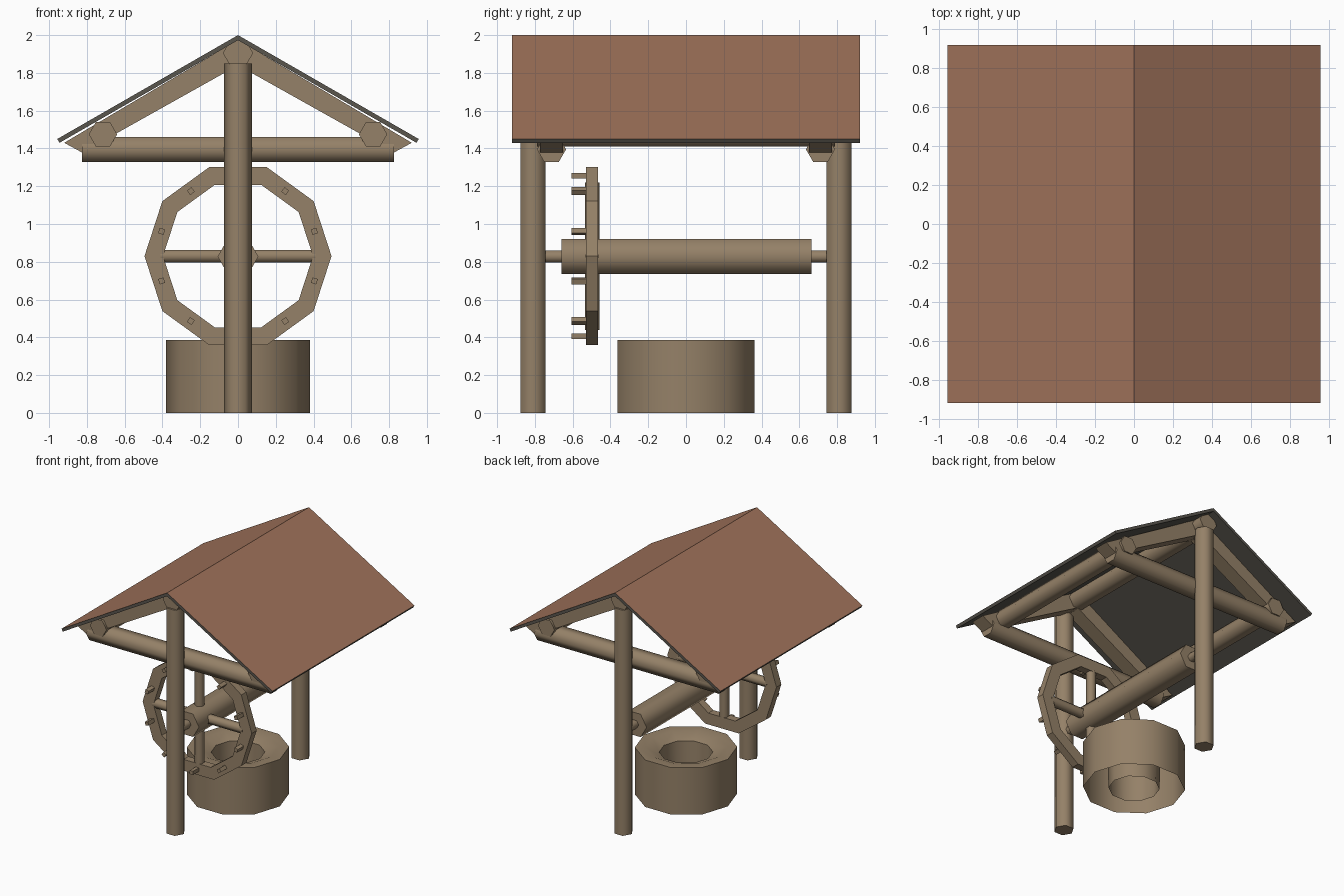
import bpy, bmesh, math
from mathutils import Vector

if "Cube" in bpy.data.objects:
    bpy.data.objects.remove(bpy.data.objects["Cube"])


def mat(name, rgb):
    m = bpy.data.materials.new(name)
    m.diffuse_color = (*rgb, 1)
    m.use_nodes = True
    m.node_tree.nodes["Principled BSDF"].inputs["Base Color"].default_value = m.diffuse_color
    return m


WOOD = mat("weathered_wood", (0.30, 0.22, 0.138))
TILE = mat("roof_red_brown", (0.35, 0.17, 0.103))
DARK = mat("dark_underside", (0.10, 0.092, 0.076))


def finish(name, bm, mats, smooth=None):
    bmesh.ops.recalc_face_normals(bm, faces=bm.faces)
    me = bpy.data.meshes.new(name)
    bm.to_mesh(me)
    bm.free()
    ob = bpy.data.objects.new(name, me)
    bpy.context.collection.objects.link(ob)
    for m in mats:
        me.materials.append(m)
    if smooth:
        bpy.ops.object.select_all(action='DESELECT')
        ob.select_set(True)
        bpy.context.view_layer.objects.active = ob
        bpy.ops.object.shade_smooth_by_angle(angle=math.radians(smooth))
    return ob


def beam(name, p0, p1, r, u, n=6, turn=0.0):
    """Prism of n sides from p0 to p1, first corner along u."""
    bm = bmesh.new()
    p0, p1, u = Vector(p0), Vector(p1), Vector(u)
    v = (p1 - p0).normalized().cross(u)
    rings = []
    for p in (p0, p1):
        rings.append([bm.verts.new(p + r * (u * math.cos(a) + v * math.sin(a)))
                      for a in (turn + 2 * math.pi * i / n for i in range(n))])
    for i in range(n):
        j = (i + 1) % n
        bm.faces.new((rings[0][i], rings[0][j], rings[1][j], rings[1][i]))
    for ring in rings:
        bm.faces.new(ring)
    return finish(name, bm, [WOOD], 65)


def extrude_profile(name, pts, y0, y1, mats):
    """Extrude an (x, z) outline along y."""
    bm = bmesh.new()
    f = bm.faces.new([bm.verts.new((x, y0, z)) for x, z in pts])
    ext = bmesh.ops.extrude_face_region(bm, geom=[f])['geom']
    bmesh.ops.translate(bm, vec=(0, y1 - y0, 0),
                        verts=[e for e in ext if isinstance(e, bmesh.types.BMVert)])
    return finish(name, bm, mats)


def lathe(name, prof, n, place, closed, smooth):
    """Sweep (radius, height) points around n steps; place maps to 3D."""
    bm = bmesh.new()
    rings = [[bm.verts.new(place(r, h, 2 * math.pi * i / n)) for r, h in prof]
             for i in range(n)]
    m = len(prof)
    for i in range(n):
        a, b = rings[i], rings[(i + 1) % n]
        for k in range(m if closed else m - 1):
            l = (k + 1) % m
            bm.faces.new((a[k], a[l], b[l], b[k]))
    return finish(name, bm, [WOOD], smooth)


X, Y = (1, 0, 0), (0, 1, 0)

# Posts, tie beams and rafters at both gables
for s, side in ((-1, "front"), (1, "back")):
    beam(side + "_post", (0, s * 0.81, 0), (0, s * 0.81, 1.85), 0.075, X)
    beam(side + "_tie_beam", (-0.825, s * 0.712, 1.395), (0.825, s * 0.712, 1.395), 0.077, Y)
    extrude_profile(side + "_rafters",
                    [(0, 1.975), (0.92, 1.43), (0.825, 1.378), (0, 1.84),
                     (-0.825, 1.378), (-0.92, 1.43)],
                    s * 0.712 - 0.06, s * 0.712 + 0.06, [WOOD])

# Ridge beam and purlins
beam("ridge_beam", (0, -0.86, 1.905), (0, 0.86, 1.905), 0.08, X)
for s, side in ((-1, "left"), (1, "right")):
    beam(side + "_purlin", (s * 0.715, -0.79, 1.475), (s * 0.715, 0.79, 1.475), 0.075, X)

# Roof: red top, dark underside and edges
roof = extrude_profile("roof",
                       [(0, 2.0), (0.957, 1.45), (0.945, 1.43), (0, 1.973),
                        (-0.945, 1.43), (-0.957, 1.45)], -0.92, 0.92, [TILE, DARK])
for p in roof.data.polygons:
    p.material_index = 0 if p.normal.z > 0.3 else 1

# Windlass drum and shaft
beam("windlass_drum", (0, -0.66, 0.828), (0, 0.665, 0.828), 0.108, X)
beam("windlass_shaft", (0, -0.78, 0.828), (0, 0.78, 0.828), 0.036, X)

# Wheel rim, spokes and pegs
CY, CZ = -0.497, 0.83
lathe("wheel_rim", [(0.495, -0.032), (0.495, 0.032), (0.397, 0.032), (0.397, -0.032)], 10,
      lambda r, h, a: (r * math.cos(a), CY + h, CZ + r * math.sin(a)), True, 30)
beam("wheel_spoke_across", (-0.41, CY, CZ), (0.41, CY, CZ), 0.038, Y)
beam("wheel_spoke_upright", (0, CY, CZ - 0.39), (0, CY, CZ + 0.39), 0.038, Y)
for i in range(10):
    a = math.radians(18 + 36 * i)
    x, z = 0.425 * math.cos(a), CZ + 0.425 * math.sin(a)
    beam("wheel_peg_%d" % (i + 1), (x, -0.605, z), (x, -0.51, z), 0.021,
         (math.cos(a), 0, math.sin(a)), 4, math.pi / 4)

# Well wall: open-bottomed ring with a dished rim
lathe("well_wall", [(0.38, 0), (0.38, 0.385), (0.30, 0.385), (0.20, 0.345), (0.19, 0)], 10,
      lambda r, h, a: (r * math.cos(a), r * math.sin(a), h), False, 40)
